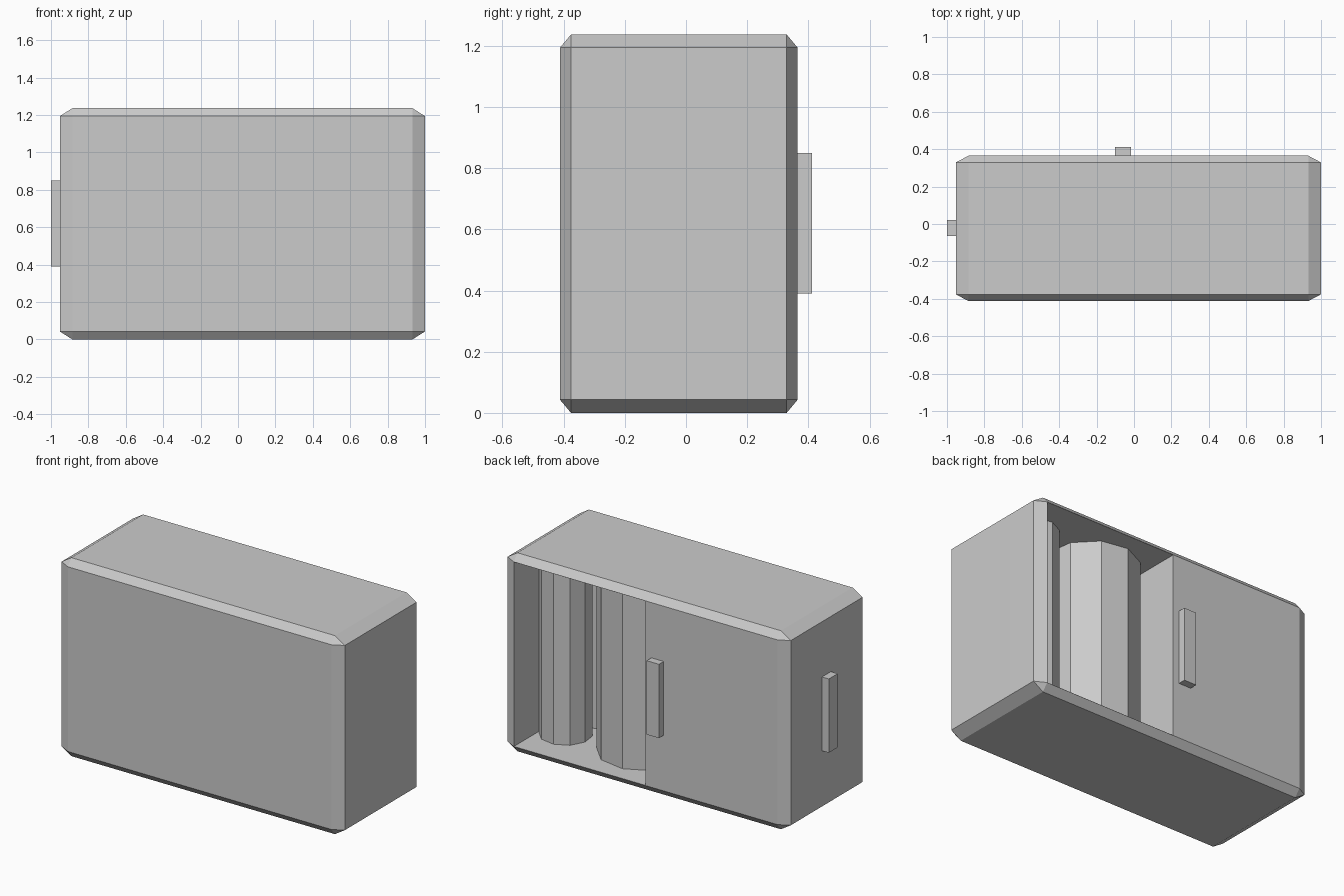
import bpy, bmesh
from math import cos, sin, radians
from itertools import product

if "Cube" in bpy.data.objects:
    bpy.data.objects.remove(bpy.data.objects["Cube"])


def make_object(name, bm):
    bmesh.ops.recalc_face_normals(bm, faces=bm.faces)
    mesh = bpy.data.meshes.new(name)
    bm.to_mesh(mesh)
    bm.free()
    ob = bpy.data.objects.new(name, mesh)
    bpy.context.collection.objects.link(ob)
    return ob


def box(name, lo, hi):
    bm = bmesh.new()
    bmesh.ops.create_cube(bm, size=1)
    for v in bm.verts:
        v.co = [l + (c + 0.5) * (h - l) for l, h, c in zip(lo, hi, v.co)]
    return make_object(name, bm)


def chamfered_box(name, lo, hi, cut):
    # each corner gives three points, one on each neighbouring face
    bm = bmesh.new()
    for corner, axis in product(product((0, 1), repeat=3), range(3)):
        bm.verts.new([(hi[i] if corner[i] else lo[i])
                      + (0 if i == axis else cut[i] * (1 - 2 * corner[i]))
                      for i in range(3)])
    bmesh.ops.convex_hull(bm, input=bm.verts)
    bmesh.ops.dissolve_limit(bm, angle_limit=radians(1), verts=bm.verts, edges=bm.edges)
    return make_object(name, bm)


def tank(name, x, y, radius, z0=0.04, z1=1.195, sides=10, turn=26):
    bm = bmesh.new()
    rings = []
    for z in (z0, z1):
        rings.append([bm.verts.new((x + radius * cos(radians(turn + 360 * i / sides)),
                                    y + radius * sin(radians(turn + 360 * i / sides)), z))
                      for i in range(sides)])
        bm.faces.new(rings[-1])
    for i in range(sides):
        j = (i + 1) % sides
        bm.faces.new((rings[0][i], rings[0][j], rings[1][j], rings[1][i]))
    return make_object(name, bm)


# Cabinet shell with chamfered edges
cabinet = chamfered_box("cabinet", (-0.953, -0.412, 0), (1.0, 0.365, 1.237),
                        (0.068, 0.036, 0.043))

# Open bay in the right half of the back
cutter = box("bay_cutter", (0.024, -0.376, 0.044), (0.931, 0.6, 1.193))
cutter.hide_render = True
mod = cabinet.modifiers.new("bay", "BOOLEAN")
mod.object = cutter
mod.operation = "DIFFERENCE"
mod.solver = "EXACT"
bpy.context.view_layer.objects.active = cabinet
bpy.ops.object.modifier_apply(modifier="bay")
bpy.data.objects.remove(cutter)

# Tanks standing in the bay
tank("large_tank", 0.297, -0.015, 0.275)
tank("small_tank_back", 0.787, 0.06, 0.154)
tank("small_tank_front", 0.78, -0.217, 0.154)

# Upright handles on the left side and the back
box("side_handle", (-1.0, -0.065, 0.39), (-0.945, 0.022, 0.85))
box("back_handle", (-0.102, 0.355, 0.39), (-0.017, 0.412, 0.85))
